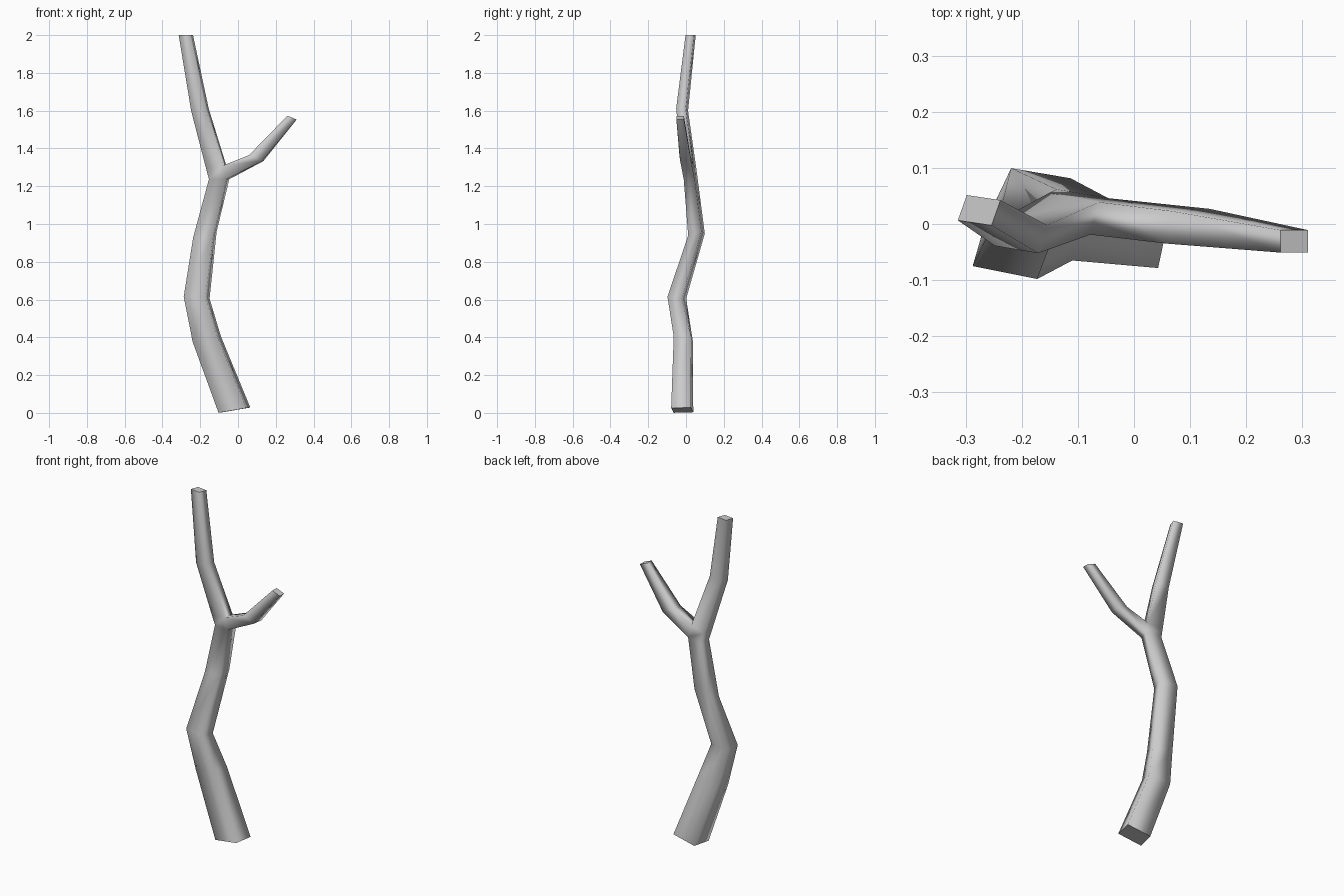
import bpy, bmesh
from mathutils import Vector

if "Cube" in bpy.data.objects:
    bpy.data.objects.remove(bpy.data.objects["Cube"])

# Square cross-sections: centre, half-width vector, half-depth vector
TRUNK = [
    ((-.019, -.020, .0145), (.073, -.0065, .0125), (.011, .052, .0015)),
    ((-.165, -.014, .390), (.065, -.006, .014), (.010, .045, 0)),
    ((-.219, -.0485, .610), (.0575, -.0115, 0), (.011, .038, -.005)),
    ((-.175, .0555, .945), (.053, -.009, .005), (.009, .035, .010)),
    ((-.100, .025, 1.237), (.046, -.008, 0), (.008, .029, 0)),
    ((-.115, .018, 1.300), (.045, -.008, .010), (.008, .029, 0)),
    ((-.2015, -.0205, 1.605), (.0385, -.0065, .006), (.008, .025, 0)),
    ((-.276, .0245, 2.0), (.030, -.0045, 0), (.008, .0225, 0)),
]
BRANCH = [
    ((.097, -.004, 1.349), (.004, .029, 0), (-.034, -.002, .016)),
    ((.286, -.031, 1.563), (0, .020, 0), (-.0245, 0, .010)),
]
FORK = 4  # the side branch leaves the trunk between rings FORK and FORK + 1

bm = bmesh.new()


def ring(c, u, v):
    c, u, v = Vector(c), Vector(u), Vector(v)
    return [bm.verts.new(p) for p in (c - u - v, c + u - v, c + u + v, c - u + v)]


def bridge(a, b, skip=None):
    for i in range(4):
        if i != skip:
            j = (i + 1) % 4
            bm.faces.new((a[i], a[j], b[j], b[i])).smooth = True


def cap(r):
    face = bm.faces.new(r)
    for e in face.edges:
        e.smooth = False


# Trunk, leaving the right-hand face open at the fork
trunk = [ring(*r) for r in TRUNK]
for k in range(len(trunk) - 1):
    bridge(trunk[k], trunk[k + 1], 1 if k == FORK else None)
cap(trunk[0][::-1])
cap(trunk[-1])

# Side branch grown out of the open face
lo, hi = trunk[FORK], trunk[FORK + 1]
branch = [[lo[1], lo[2], hi[2], hi[1]]] + [ring(*r) for r in BRANCH]
for a, b in zip(branch, branch[1:]):
    bridge(a, b)
cap(branch[-1])

bmesh.ops.recalc_face_normals(bm, faces=bm.faces)
mesh = bpy.data.meshes.new("forked_branch")
bm.to_mesh(mesh)
bm.free()
bpy.context.collection.objects.link(bpy.data.objects.new("forked_branch", mesh))
